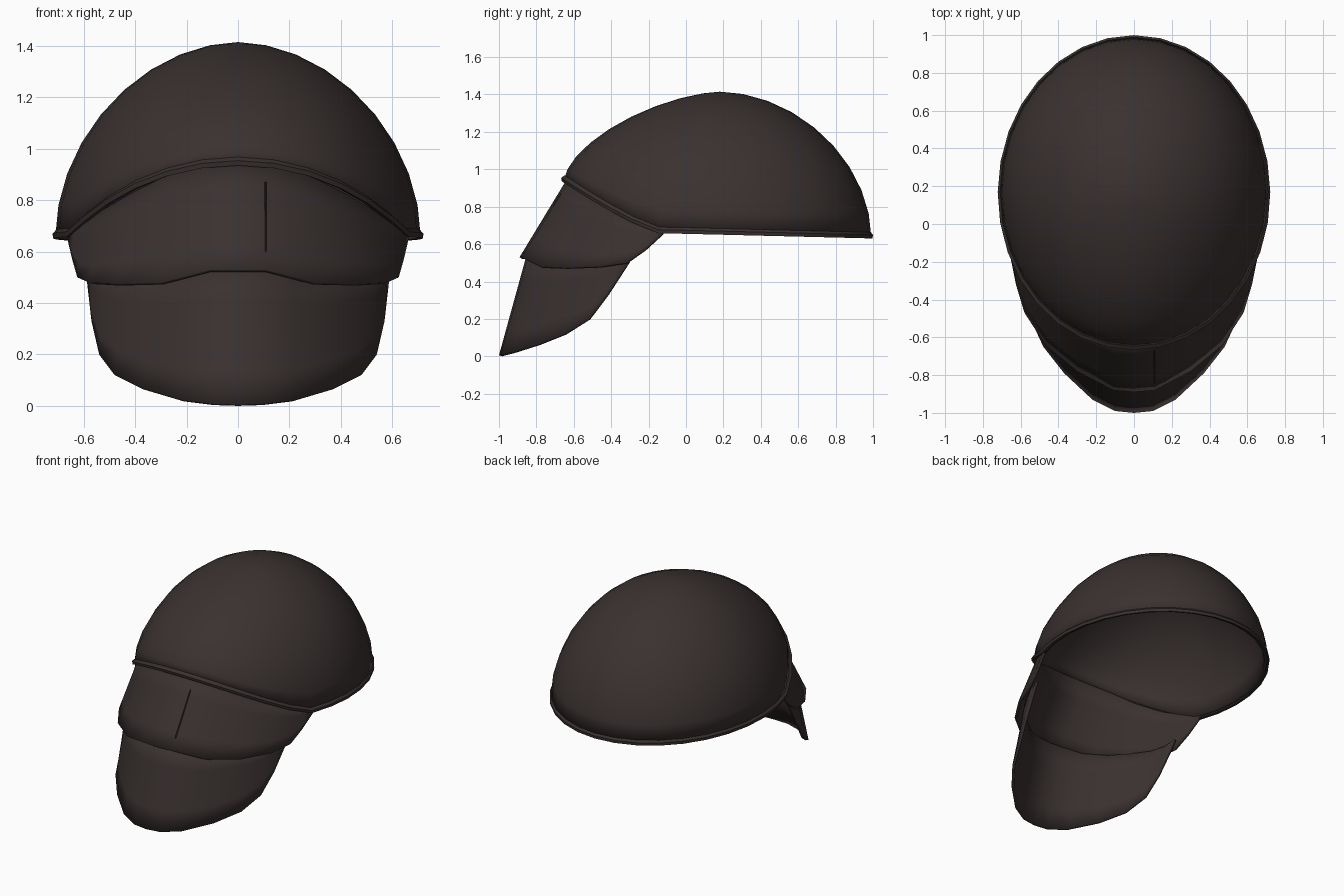
import bpy, bmesh
from math import sin, cos, pi, radians
from mathutils import Vector

cube = bpy.data.objects.get("Cube")
if cube:
    bpy.data.objects.remove(cube)

# One dark brown for every part
brown = bpy.data.materials.new("dark_brown")
brown.use_nodes = True
COLOUR = (0.042, 0.031, 0.030, 1)
brown.diffuse_color = COLOUR
shader = brown.node_tree.nodes["Principled BSDF"]
shader.inputs["Base Color"].default_value = COLOUR
shader.inputs["Roughness"].default_value = 0.8


def finish(obj, angle=30):
    obj.data.materials.append(brown)
    bpy.ops.object.select_all(action='DESELECT')
    obj.select_set(True)
    bpy.context.view_layer.objects.active = obj
    bpy.ops.object.shade_smooth_by_angle(angle=radians(angle))


def sheet(name, rows, closed=False, thickness=0.02):
    """Skin rows of points, lowest row first, and thicken inwards."""
    bm = bmesh.new()
    grid = [[bm.verts.new(p) for p in row] for row in rows]
    n = len(rows[0])
    for low, high in zip(grid, grid[1:]):
        for j in range(n if closed else n - 1):
            k = (j + 1) % n
            bm.faces.new((low[j], low[k], high[k], high[j]))
    bmesh.ops.remove_doubles(bm, verts=bm.verts, dist=0.0005)
    mesh = bpy.data.meshes.new(name)
    bm.to_mesh(mesh)
    bm.free()
    obj = bpy.data.objects.new(name, mesh)
    bpy.context.collection.objects.link(obj)
    if thickness:
        mod = obj.modifiers.new("thickness", 'SOLIDIFY')
        mod.thickness = thickness
        mod.offset = -1
    finish(obj)
    return obj


def mirrored(half):
    """Complete a centre-to-left edge across x = 0."""
    return [Vector((-x, y, z)) for x, y, z in half[:0:-1]] + [Vector(p) for p in half]


def plate(name, top, bottom, steps=4, thickness=0.018):
    top, bottom = mirrored(top), mirrored(bottom)
    rows = [[b.lerp(t, i / steps) for b, t in zip(bottom, top)] for i in range(steps + 1)]
    return sheet(name, rows, thickness=thickness)


# Dome: an oval rim that rises at the front, domed to a single apex
APEX = Vector((0, 0.18, 1.415))
SEGMENTS, RINGS = 32, 9


def rim(a):
    c = cos(a)
    x, y = 0.71 * sin(a), 0.17 - 0.82 * c
    front = min(1, max(0, (-0.13 - y) / 0.52)) ** 1.25
    return Vector((x, y, 0.67 + 0.28 * front - 0.025 * max(0, y))), front


angles = [2 * pi * j / SEGMENTS for j in range(SEGMENTS)]
rows = []
for i in range(RINGS + 1):
    t = pi / 2 * i / RINGS
    row = []
    for a in angles:
        p, front = rim(a)
        power = 2 / (1.87 - 0.3 * front)
        s, h = max(0, cos(t)) ** power, sin(t) ** power
        if i == RINGS:
            s = 0
        row.append((p.x * s, APEX.y + (p.y - APEX.y) * s, p.z + (APEX.z - p.z) * h))
    rows.append(row)
sheet("dome", rows, closed=True, thickness=0.025)

# Thin rolled lip along the dome's rim
band = []
for dr, dz in ((-0.012, -0.012), (0.012, -0.015), (0.016, 0.004), (-0.002, 0.018)):
    row = []
    for a in angles:
        p, front = rim(a)
        out = dr * (0.6 + 0.4 * max(0, cos(a) + 0.3))
        row.append((p.x + out * sin(a), p.y - out * cos(a), p.z + dz))
    band.append(row)
sheet("rim_lip", band + [band[0]], closed=True, thickness=0)

# Upper plate: hangs from the front of the rim and flares forward
plate("upper_plate",
      [(0, -.635, .95), (.11, -.62, .94), (.27, -.56, .9), (.41, -.47, .83),
       (.53, -.35, .76), (.6, -.25, .72), (.64, -.17, .69), (.66, -.11, .68)],
      [(0, -.89, .53), (.11, -.88, .53), (.3, -.78, .48), (.47, -.64, .475),
       (.58, -.47, .48), (.625, -.32, .5), (.645, -.22, .57), (.665, -.13, .655)])

# Lower plate: tucked under the upper one, with a rounded bottom edge
plate("lower_plate",
      [(0, -.85, .55), (.1, -.84, .55), (.22, -.78, .52), (.35, -.68, .51),
       (.45, -.57, .51), (.53, -.46, .51), (.575, -.36, .52), (.59, -.28, .54)],
      [(0, -1, .005), (.1, -.99, .008), (.22, -.93, .022), (.37, -.79, .065),
       (.48, -.65, .12), (.54, -.52, .2), (.57, -.42, .33), (.587, -.32, .48)])

# Narrow pleat standing on the upper plate, left of the middle
sheet("pleat", [[(.104, -.832, .6), (.109, -.846, .6), (.112, -.832, .6)],
                [(.104, -.668, .87), (.107, -.676, .87), (.110, -.668, .87)]], thickness=0)
